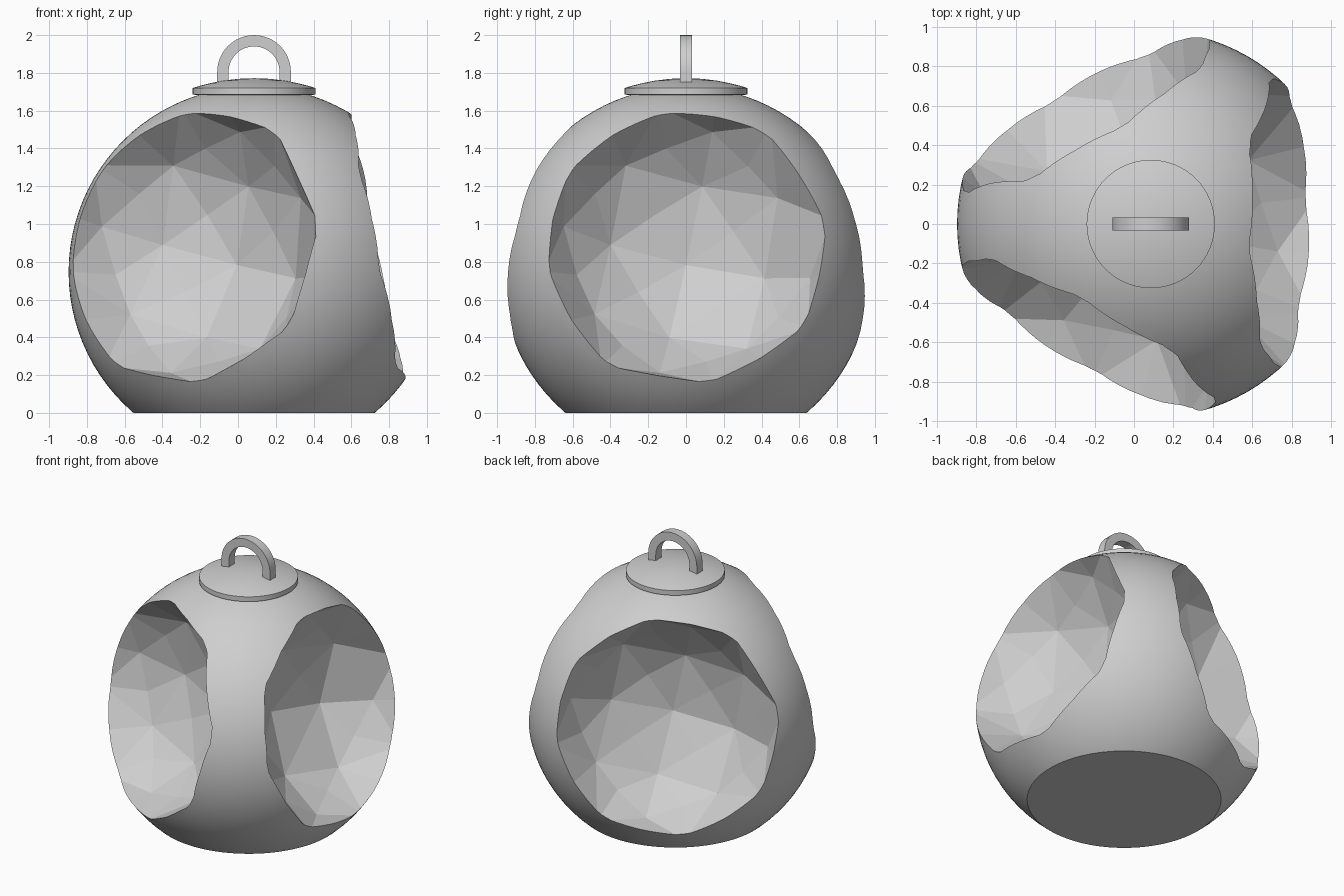
import bpy, bmesh, math, random
from mathutils import Vector, Matrix

cube = bpy.data.objects.get("Cube")
if cube:
    bpy.data.objects.remove(cube, do_unlink=True)

random.seed(4)
CENTRE = Vector((0.085, 0, 0.746))
RADIUS = 0.982

grey = bpy.data.materials.new("light_grey")
grey.use_nodes = True
colour = (0.62, 0.62, 0.62, 1)
grey.diffuse_color = colour
grey.node_tree.nodes["Principled BSDF"].inputs["Base Color"].default_value = colour


def make(name, bm):
    """Turn a bmesh into an object in the scene."""
    bmesh.ops.recalc_face_normals(bm, faces=bm.faces)
    mesh = bpy.data.meshes.new(name)
    bm.to_mesh(mesh)
    bm.free()
    obj = bpy.data.objects.new(name, mesh)
    bpy.context.collection.objects.link(obj)
    mesh.materials.append(grey)
    return obj


def faceted_ball(radius):
    """Rounded cube whose quads fan into star points, slightly uneven."""
    bm = bmesh.new()
    bmesh.ops.create_cube(bm, size=2)
    for _ in range(2):
        bmesh.ops.subdivide_edges(bm, edges=bm.edges, cuts=1, use_grid_fill=True)
    # every second lattice point is a star point
    stars = {v for v in bm.verts if sum(round(2 * c) for c in v.co) % 2 == 0}
    for f in list(bm.faces):
        a, b = [v for v in f.verts if v in stars]
        bmesh.utils.face_split(f, a, b)
    for v in bm.verts:
        bump = 0.02 if v in stars else -0.02
        bump += random.uniform(-0.025, 0.025)
        direction = Vector([math.tan(c * math.pi / 4) for c in v.co]).normalized()
        v.co = direction * radius * (1 + bump)
    return bm


# Round body with a flat base
bm = bmesh.new()
bmesh.ops.create_uvsphere(bm, u_segments=96, v_segments=48, radius=RADIUS)
bmesh.ops.translate(bm, verts=bm.verts, vec=CENTRE)
for f in bm.faces:
    f.smooth = True
geom = bm.verts[:] + bm.edges[:] + bm.faces[:]
cut = bmesh.ops.bisect_plane(bm, geom=geom, plane_co=(0, 0, 0),
                             plane_no=(0, 0, -1), clear_outer=True)
rim = [e for e in cut["geom_cut"] if isinstance(e, bmesh.types.BMEdge)]
for f in bmesh.ops.contextual_create(bm, geom=rim)["faces"]:
    f.smooth = False
body = make("body", bm)

# Three faceted hollows around the body, tilted slightly upward
base_ball = make("hollow_cutter", faceted_ball(0.81))
lean = Matrix.Rotation(math.radians(-11.5), 4, 'Y')
spin = Matrix.Rotation(math.radians(33), 4, 'X')
cutters = []
for i in range(3):
    cutter = base_ball.copy()
    bpy.context.collection.objects.link(cutter)
    turn = Matrix.Rotation(math.tau * i / 3, 4, 'Z')
    cutter.matrix_world = (Matrix.Translation(CENTRE) @ turn @ lean
                           @ Matrix.Translation((0.995, 0, 0)) @ spin)
    mod = body.modifiers.new("hollow", 'BOOLEAN')
    mod.operation = 'DIFFERENCE'
    mod.solver = 'EXACT'
    mod.object = cutter
    cutters.append(cutter)
bpy.context.view_layer.update()
carved = bpy.data.meshes.new_from_object(
    body.evaluated_get(bpy.context.evaluated_depsgraph_get()))
body.modifiers.clear()
body.data = carved
for c in cutters + [base_ball]:
    bpy.data.objects.remove(c, do_unlink=True)

# Domed cap, turned from a profile
profile = [(0, 1.66), (0.325, 1.685), (0.325, 1.72)]
profile += [(0.325 * math.cos(a), 1.72 + 0.052 * math.sin(a) ** 2)
            for a in [math.radians(15 * k) for k in range(1, 7)]]
bm = bmesh.new()
pts = [bm.verts.new((r + CENTRE.x, 0, z)) for r, z in profile]
edges = [bm.edges.new(p) for p in zip(pts, pts[1:])]
bmesh.ops.spin(bm, geom=pts + edges, cent=(CENTRE.x, 0, 0), axis=(0, 0, 1),
               angle=math.tau, steps=64, use_duplicate=False)
bmesh.ops.remove_doubles(bm, verts=bm.verts, dist=0.0005)
cap = make("cap", bm)

# Hanging loop: flat band arch with short legs
bm = bmesh.new()
angles = [math.pi * k / 24 for k in range(25)]
sections = [(1, 0, 1.745)] + [(math.cos(a), math.sin(a), 1.805) for a in angles]
sections.append((-1, 0, 1.745))
rings = []
for c, s, z in sections:
    rings.append([bm.verts.new((CENTRE.x + r * c, y, z + r * s))
                  for r, y in ((0.195, -0.033), (0.195, 0.033),
                               (0.135, 0.033), (0.135, -0.033))])
for a, b in zip(rings, rings[1:]):
    for k in range(4):
        n = (k + 1) % 4
        bm.faces.new((a[k], a[n], b[n], b[k]))
bm.faces.new(rings[0])
bm.faces.new(rings[-1])
loop = make("hanging_loop", bm)

# Smooth rounded parts, keeping hard edges
for obj in (cap, loop):
    bpy.ops.object.select_all(action='DESELECT')
    obj.select_set(True)
    bpy.context.view_layer.objects.active = obj
    bpy.ops.object.shade_smooth_by_angle(angle=math.radians(30))
